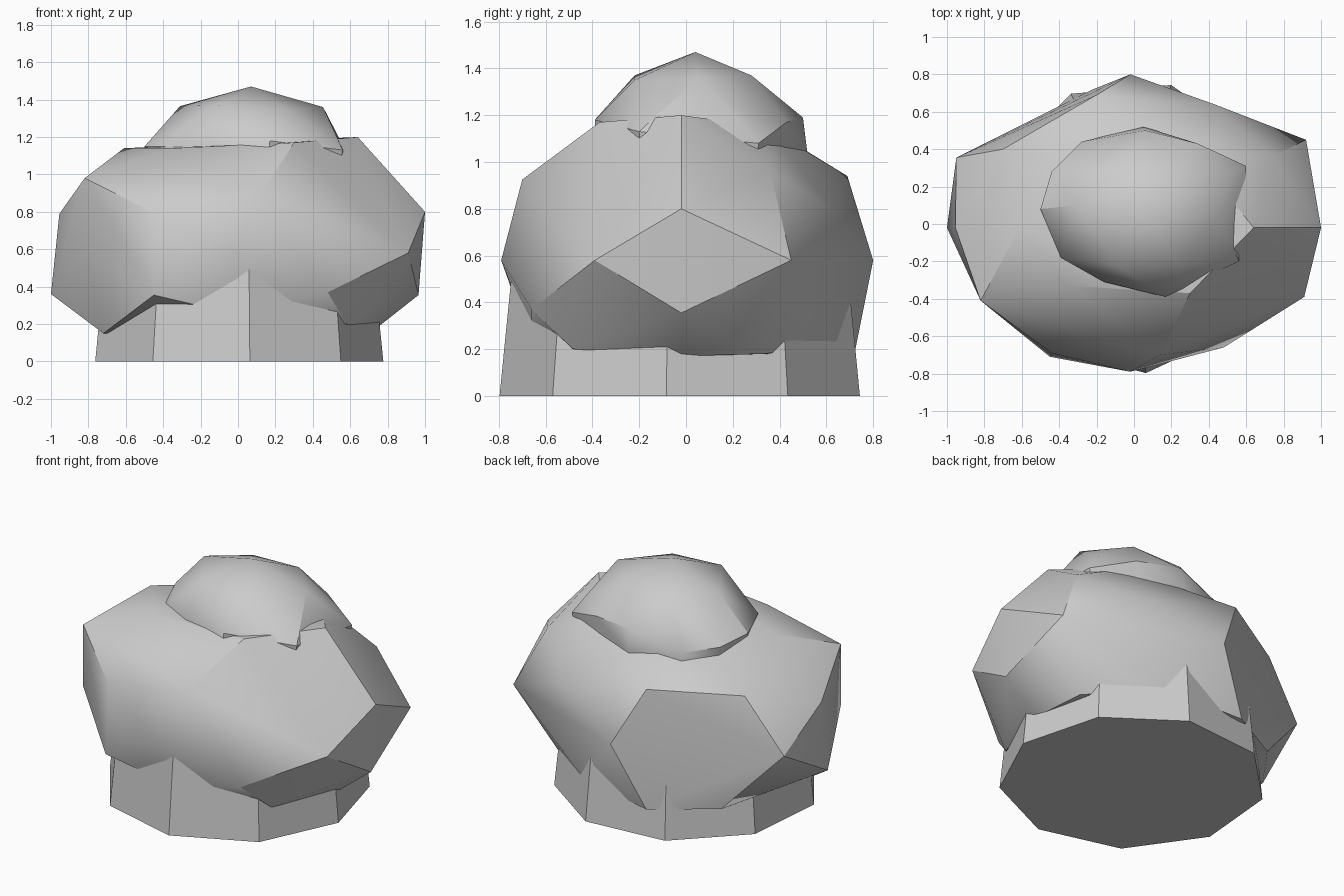
import bpy, bmesh, math
from mathutils import Vector

if "Cube" in bpy.data.objects:
    bpy.data.objects.remove(bpy.data.objects["Cube"])


def faceted_lump(name, corners, angle):
    """Closed rock-like lump wrapped around a set of corner points."""
    bm = bmesh.new()
    for c in corners:
        bm.verts.new(c)
    bmesh.ops.convex_hull(bm, input=bm.verts)
    loose = [v for v in bm.verts if not v.link_faces]
    bmesh.ops.delete(bm, geom=loose, context='VERTS')
    bmesh.ops.recalc_face_normals(bm, faces=bm.faces)
    mesh = bpy.data.meshes.new(name)
    bm.to_mesh(mesh)
    bm.free()
    ob = bpy.data.objects.new(name, mesh)
    bpy.context.collection.objects.link(ob)
    bpy.ops.object.select_all(action='DESELECT')
    bpy.context.view_layer.objects.active = ob
    ob.select_set(True)
    bpy.ops.object.shade_smooth_by_angle(angle=math.radians(angle))
    return ob


# nine-sided tapered plinth
base = []
for z, r in ((0, 0.785), (0.5, 0.735)):
    for i in range(9):
        a = math.radians(-85 + 40 * i)
        base.append((-0.005 + r * math.cos(a), -0.015 + r * math.sin(a), z))
faceted_lump("base", base, 25)

# wide lower lump
right_side = [(1, -.02, .80), (.965, -.02, .355), (.64, -.02, 1.2),
              (.91, -.39, .58), (.92, .45, .58), (.74, .36, .96)]
left_side = [(-1, -.02, .36), (-.955, -.02, .79), (-.61, -.02, 1.14),
             (-.82, -.41, .58), (-.82, -.41, .98), (-.95, .355, .58), (-.7, .4, .92)]
front_side = [(-.02, -.79, .58), (-.45, -.71, .355), (.48, -.66, .37),
              (-.44, -.69, .79), (.14, -.7, .925)]
back_side = [(-.02, .8, .58), (-.2, .69, .94), (.43, .64, .785)]
underside = [(-.22, .72, .18), (.28, .65, .22), (.69, .33, .18), (.73, -.02, .17),
             (.58, -.48, .2), (0, -.66, .25), (-.72, -.28, .15), (-.6, .5, .2)]
top_side = [(.3, -.37, 1.17), (-.35, -.33, 1.14), (-.1, .38, 1.13), (.35, .34, 1.15)]
faceted_lump("lower_lump", right_side + left_side + front_side + back_side
             + underside + top_side, 30)

# small upper lump: apex, shoulder ring and rim
shoulder = [(.07, .04, 1.47), (.455, .05, 1.36), (.24, .28, 1.37), (-.1, .3, 1.35),
            (-.31, .1, 1.365), (-.1, -.22, 1.37), (.25, -.22, 1.35)]
rim = [(.52, .27, 1.2), (.6, .31, 1.08), (.56, -.2, 1.13), (.17, -.39, 1.18),
       (-.16, -.31, 1.16), (-.39, -.18, 1.15), (-.5, .08, 1.15), (-.44, .28, 1.12),
       (-.28, .44, 1.1), (.06, .5, 1.19), (.34, .43, 1.17), (.05, .52, 1.03)]
foot = [(x * .95, y * .97, .97) for x, y, z in rim]
faceted_lump("upper_lump", shoulder + rim + foot, 32)
